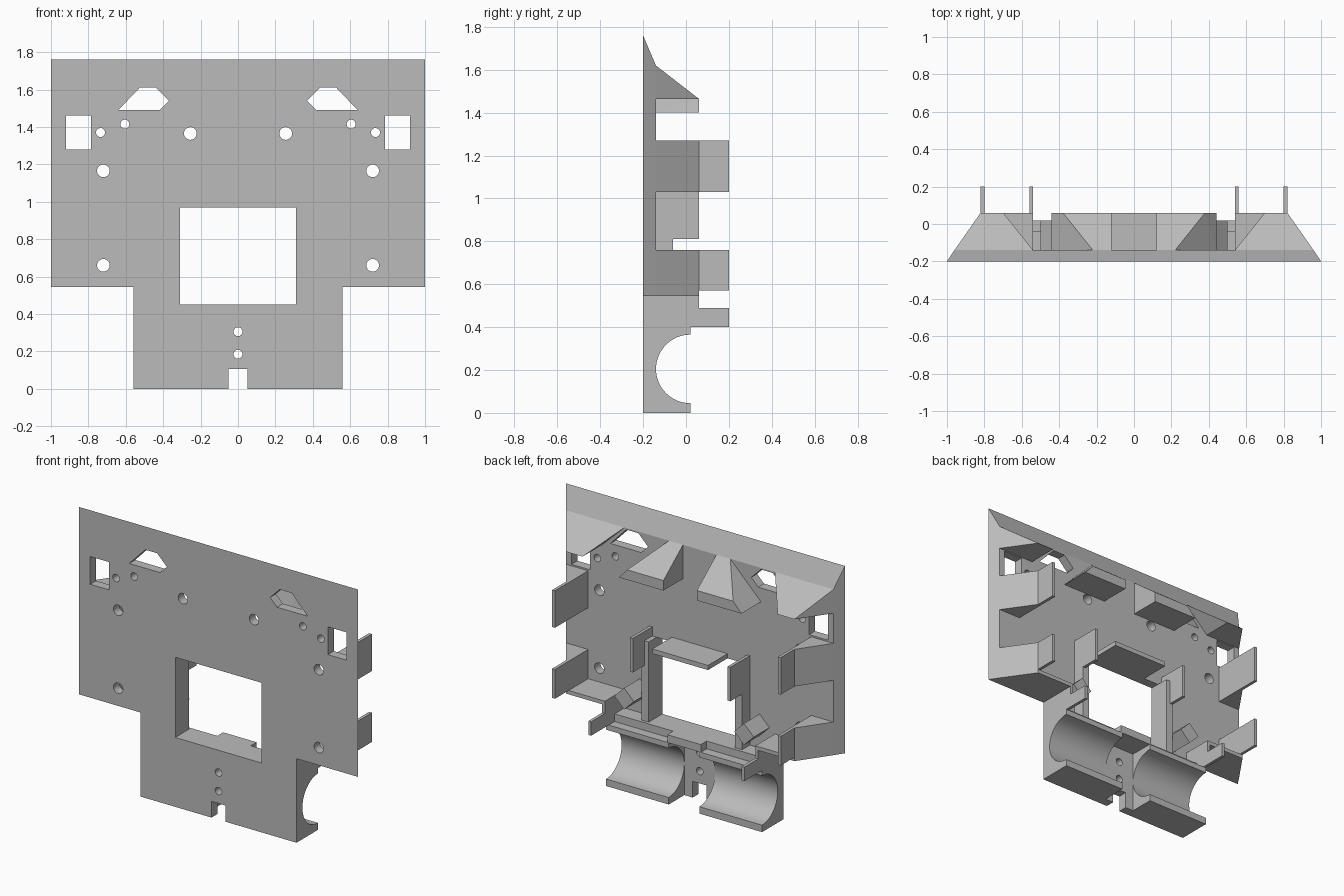
import bpy, bmesh, math
from mathutils import Vector

if "Cube" in bpy.data.objects:
    bpy.data.objects.remove(bpy.data.objects["Cube"], do_unlink=True)

grey = bpy.data.materials.new("plain grey")
grey.use_nodes = True
grey.diffuse_color = (0.5, 0.5, 0.5, 1)
grey.node_tree.nodes["Principled BSDF"].inputs["Base Color"].default_value = (0.5, 0.5, 0.5, 1)

BACK = -0.14   # rear surface of the plate
RIM = 0.06     # depth of the rear ribs


def finish(name, bm, mirror=False):
    bmesh.ops.recalc_face_normals(bm, faces=bm.faces)
    mesh = bpy.data.meshes.new(name)
    bm.to_mesh(mesh)
    bm.free()
    mesh.materials.append(grey)
    ob = bpy.data.objects.new(name, mesh)
    bpy.context.collection.objects.link(ob)
    if mirror:
        ob.modifiers.new("mirror", "MIRROR").use_mirror_merge = False
    return ob


def loft(bm, first, second):
    a = [bm.verts.new(p) for p in first]
    b = [bm.verts.new(p) for p in second]
    bm.faces.new(a)
    bm.faces.new(b[::-1])
    for i in range(len(a)):
        j = (i + 1) % len(a)
        bm.faces.new((a[i], b[i], b[j], a[j]))


def place(axis, p, d):
    return {"x": (d, *p), "y": (p[0], d, p[1]), "z": (*p, d)}[axis]


def extrude(bm, axis, pts, lo, hi):
    loft(bm, [place(axis, p, lo) for p in pts], [place(axis, p, hi) for p in pts])


def prism(name, axis, pts, lo, hi, mirror=True):
    bm = bmesh.new()
    extrude(bm, axis, pts, lo, hi)
    return finish(name, bm, mirror)


def rect(a, b, c, d):
    return [(a, c), (b, c), (b, d), (a, d)]


def circle(x, z, r, n=24):
    return [(x + r * math.cos(math.tau * i / n), z + r * math.sin(math.tau * i / n))
            for i in range(n)]


def hull(name, pts):
    bm = bmesh.new()
    for p in pts:
        bm.verts.new(p)
    bmesh.ops.convex_hull(bm, input=bm.verts)
    return finish(name, bm, True)


# Face plate with bevelled top and sides
def outline(wide, top, y):
    half = [(wide, top), (wide, 0.545), (0.56, 0.545), (0.56, 0)]
    return [(x, y, z) for x, z in half] + [(-x, y, z) for x, z in half[::-1]]


bm = bmesh.new()
loft(bm, outline(1, 1.76, -0.2), outline(0.96, 1.62, BACK))
plate = finish("face_plate", bm)

# Window, notch, slots and screw holes
bm = bmesh.new()
cuts = [rect(-0.31, 0.31, 0.45, 0.97), rect(-0.05, 0.05, -0.1, 0.105),
        circle(0, 0.305, 0.024), circle(0, 0.185, 0.024)]
slot = [(0.37, 1.54), (0.44, 1.61), (0.525, 1.61), (0.64, 1.49), (0.42, 1.49)]
for s in (1, -1):
    cuts += [[(s * x, z) for x, z in slot],
             [(s * x, z) for x, z in rect(0.785, 0.92, 1.28, 1.46)]]
    for x, z, r in ((0.735, 1.37, 0.024), (0.605, 1.415, 0.024), (0.255, 1.365, 0.034),
                    (0.72, 1.165, 0.034), (0.72, 0.66, 0.034)):
        cuts.append(circle(s * x, z, r))
for c in cuts:
    extrude(bm, "y", c, -0.3, 0)
cutter = finish("hole_cutter", bm)
cutter.hide_render = True
cutter.hide_viewport = True
cutter.display_type = "WIRE"
mod = plate.modifiers.new("holes", "BOOLEAN")
mod.operation = "DIFFERENCE"
mod.solver = "EXACT"
mod.object = cutter

# Sloping roof ribs on either side of the upper slots
hull("inner_roof_rib", [(0.12, BACK, 1.62), (0.22, BACK, 1.62), (0.12, RIM, 1.465),
                        (0.38, RIM, 1.465), (0.12, RIM, 1.40), (0.44, RIM, 1.40),
                        (0.12, BACK, 1.40), (0.44, BACK, 1.40)])
hull("outer_roof_rib", [(0.54, BACK, 1.62), (0.96, BACK, 1.62), (0.70, RIM, 1.465),
                        (0.82, RIM, 1.465), (0.70, BACK, 1.465), (0.96, BACK, 1.465)])

# Side ribs with clip tabs
side = [(0.80, BACK), (0.96, BACK), (0.82, RIM), (0.82, 0.2), (0.80, 0.2)]
prism("upper_side_clip", "z", side, 1.03, 1.27)
prism("lower_side_clip", "z", side, 0.57, 0.76)

# Lower shelf and its hanging clip
prism("lower_shelf", "z", [(0.55, BACK), (0.96, BACK), (0.82, RIM), (0.55, RIM)], 0.545, 0.57)
prism("lower_clip", "x", [(BACK, 0.40), (0.2, 0.40), (0.2, 0.49), (RIM, 0.49),
                          (RIM, 0.57), (BACK, 0.57)], 0.54, 0.56)

# Window frame: jambs, guide walls, sill and top shelf
prism("window_jamb", "y", rect(0.31, 0.36, 0.45, 0.97), BACK, -0.06)
prism("window_guide", "x", rect(BACK, RIM, 0.81, 1.03), 0.34, 0.36)
prism("window_shelf", "x", rect(BACK, RIM, 0.97, 1.0), -0.2, 0.2, False)
prism("window_sill", "y", rect(-0.54, 0.54, 0.40, 0.45), BACK, -0.04, False)
prism("sill_bridge", "y", rect(-0.12, 0.12, 0.40, 0.45), -0.04, 0.02, False)

# Slanted pegs
prism("slanted_peg", "y", circle(0.43, 0.60, 0.07, 4), BACK, 0.02)

# Saddle blocks with a half-round channel
arc = [(0.02 - 0.16 * math.sin(math.pi * i / 24), 0.205 - 0.16 * math.cos(math.pi * i / 24))
       for i in range(25)]
saddle = prism("saddle_block", "x", [(BACK - 0.01, 0), (0.02, 0)] + arc
               + [(0.02, 0.40), (BACK - 0.01, 0.40)], 0.11, 0.56)
bpy.ops.object.select_all(action="DESELECT")
saddle.select_set(True)
bpy.context.view_layer.objects.active = saddle
bpy.ops.object.shade_smooth_by_angle()
